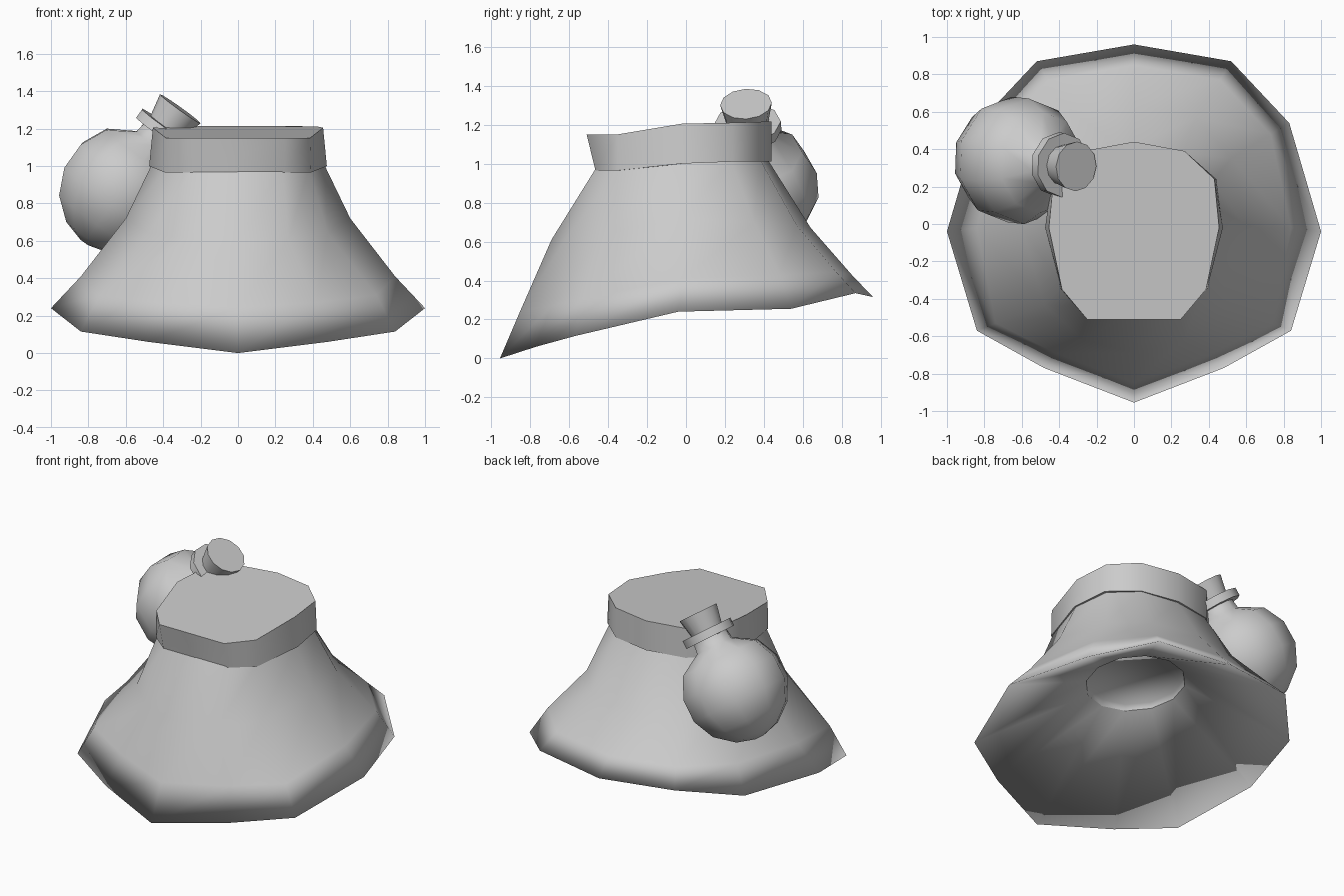
import bpy, bmesh, math
from mathutils import Vector

if "Cube" in bpy.data.objects:
    bpy.data.objects.remove(bpy.data.objects["Cube"])


def full_loop(half):
    """Mirror half an outline (front to back, x >= 0) into a closed loop."""
    return half + [(-x, y, z) for x, y, z in reversed(half) if x > 1e-5]


def loft(name, loops, start_cap=False, end_cap=False, angle=40):
    """Skin a stack of equal-length loops with quads."""
    bm = bmesh.new()
    rings = [[bm.verts.new(p) for p in loop] for loop in loops]
    for a, b in zip(rings, rings[1:]):
        n = len(a)
        for i in range(n):
            j = (i + 1) % n
            bm.faces.new((a[i], a[j], b[j], b[i]))
    if start_cap:
        bm.faces.new(rings[0][::-1])
    if end_cap:
        bm.faces.new(rings[-1])
    bmesh.ops.recalc_face_normals(bm, faces=bm.faces)
    mesh = bpy.data.meshes.new(name)
    bm.to_mesh(mesh)
    bm.free()
    obj = bpy.data.objects.new(name, mesh)
    bpy.context.collection.objects.link(obj)
    bpy.ops.object.select_all(action='DESELECT')
    obj.select_set(True)
    bpy.context.view_layer.objects.active = obj
    bpy.ops.object.shade_smooth_by_angle(angle=math.radians(angle))
    return obj


# Skirt: pointed hem, flare, hip and waist
hem = [(0, -.955, 0), (.48, -.77, .06), (.84, -.57, .115), (1, -.04, .24),
       (.83, .54, .255), (.52, .87, .335), (0, .96, .315)]
flare = [(0, -.85, .245), (.42, -.69, .27), (.74, -.53, .31), (.84, -.02, .41),
         (.73, .48, .43), (.46, .77, .445), (0, .85, .43)]
hip = [(0, -.69, .61), (.27, -.62, .61), (.48, -.43, .64), (.60, -.02, .72),
       (.52, .35, .70), (.33, .57, .68), (0, .64, .67)]
waist = [(0, -.46, .98), (.24, -.46, .98), (.38, -.33, .99), (.46, -.02, 1.01),
         (.42, .23, 1.02), (.26, .38, 1.02), (0, .42, 1.02)]


def opening(r, z):
    return [(r * math.sin(math.pi * i / 6), .015 - 1.06 * r * math.cos(math.pi * i / 6),
             z - .02 * math.cos(math.pi * i / 6)) for i in range(7)]


# Lining rises from the hem to a shallow, closed recess
loft("skirt", [full_loop([(abs(x) if x > 1e-5 else 0, y, z) for x, y, z in r])
               for r in (opening(.31, .60), hem, flare, hip, waist)], angle=180)
loft("lining_recess", [full_loop(opening(.31, .60)), full_loop(opening(.30, .64))],
     end_cap=True, angle=180)

# Waistband: tilted band with a closed top and a narrow lip underneath
band_bottom = [(.25, -.465, .965), (.39, -.35, .965), (.475, -.02, 1.0),
               (.44, .24, 1.01), (.27, .39, 1.01), (0, .44, 1.01)]
band_top = [(.25, -.51, 1.15), (.385, -.35, 1.15), (.455, -.02, 1.205),
            (.43, .24, 1.21), (.27, .39, 1.215), (0, .44, 1.215)]
band_lip = [(x * .92, y * .92, z) for x, y, z in band_bottom]
loft("waistband", [full_loop(r) for r in (band_lip, band_bottom, band_top)],
     end_cap=True, angle=60)

# Flask parts: lathed around a tilted axis
centre = Vector((-.62, .34, .872))
axis = Vector((.58, -.06, .81)).normalized()
side = axis.cross(Vector((0, 1, 0))).normalized()
other = axis.cross(side)


def lathe(name, profile, sides, angle=40, turn=0.0, caps=(True, True)):
    loops = []
    for r, h in profile:
        angles = [2 * math.pi * (k + turn) / sides for k in range(sides)]
        loops.append([centre + axis * h + side * (r * math.cos(a))
                      + other * (r * math.sin(a)) for a in angles])
    return loft(name, loops, *caps, angle)


# Bulb and neck in one piece, then collar and stopper
R = .345
bulb = [(R * math.sin(math.pi * i / 7), -R * math.cos(math.pi * i / 7))
        for i in range(1, 6)]
lathe("flask_bulb", [(.03, -R)] + bulb + [(.125, .30), (.115, .38)], 10, 60, .5,
      (True, False))
lathe("flask_collar", [(.172, .36), (.172, .415)], 10, 40, .5)
lathe("flask_stopper", [(.105, .40), (.133, .535)], 12)
